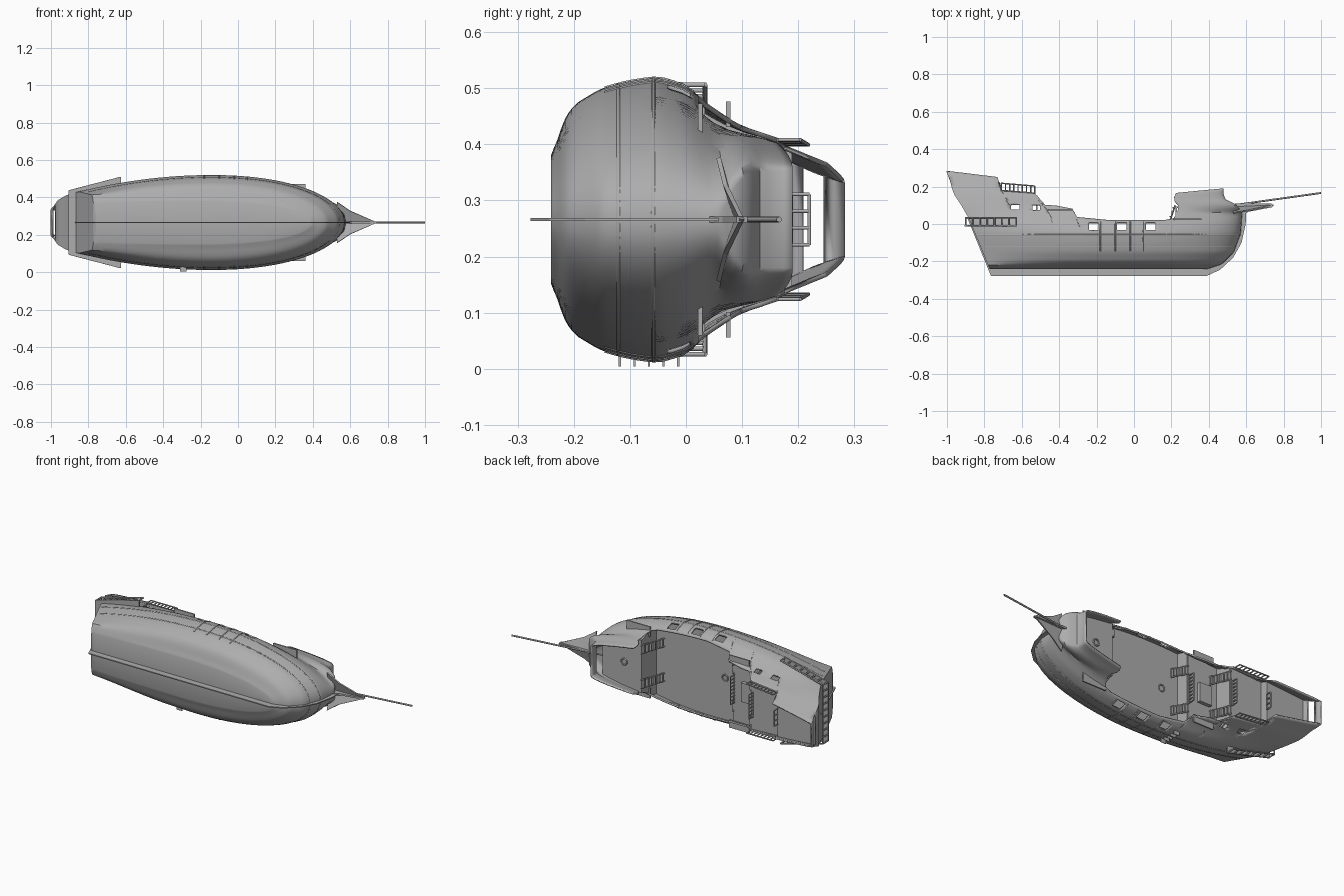
import bpy, bmesh, math
from mathutils import Vector

cube = bpy.data.objects.get("Cube")
if cube:
    bpy.data.objects.remove(cube)

ZC = 0.266  # centre plane: the ship lies on its side, bow +x, masts +y
mat = bpy.data.materials.new("plain_grey")
mat.use_nodes = True
mat.diffuse_color = (0.42, 0.42, 0.42, 1)
mat.node_tree.nodes["Principled BSDF"].inputs["Base Color"].default_value = (0.42, 0.42, 0.42, 1)


def lerp(table, v):
    if v <= table[0][0]:
        return table[0][1]
    for (a, p), (b, q) in zip(table, table[1:]):
        if v <= b:
            return p + (q - p) * (v - a) / (b - a)
    return table[-1][1]


# Hull lines, all by height: stern edge, stem edge, and half beam amidships, aft and forward
STERN = [(-.237, -.77), (.03, -.88), (.1, -.92), (.16, -.96), (.283, -1)]
STEM = [(-.237, .39), (-.21, .47), (-.15, .53), (-.05, .567), (.06, .575), (.1, .545), (.13, .485), (.16, .475)]
BEAM = [(-.237, .1), (-.22, .165), (-.2, .2), (-.15, .23), (-.1, .243), (-.05, .25), (0, .235),
        (.03, .208), (.07, .18), (.1, .165), (.16, .148), (.2, .13), (.283, .1)]
AFT = [(-.237, .1), (-.22, .145), (-.05, .162), (.03, .157), (.1, .14), (.16, .117), (.22, .09), (.283, .066)]
FORE = [(.06, 0), (.08, .05), (.11, .085)]
RIM = [(-1, .283), (-.73, .25), (-.705, .177), (-.53, .162), (-.5, .1), (-.42, .098), (-.33, .08),
       (-.325, .035), (-.15, .02), (.17, .02), (.21, .028), (.225, .165), (.475, .19)]


def half_u(u, y):
    w = sum(lerp(BEAM, y + d) for d in (-.01, 0, .01)) / 3
    t = abs(2 * u - 1)
    if u < .5:
        a = lerp(AFT, y)
        return a + (w - a) * (1 - t * t)
    e = lerp(FORE, y)
    return e + (w - e) * math.sqrt(max(0, 1 - t ** 2.1))


def u_of(x, y):
    s = lerp(STERN, y)
    return min(1, max(0, (x - s) / (lerp(STEM, y) - s)))


def half(x, y):
    return half_u(u_of(x, y), y)


def finish(name, bm, thick=0, smooth=False):
    bmesh.ops.recalc_face_normals(bm, faces=bm.faces[:])
    me = bpy.data.meshes.new(name)
    bm.to_mesh(me)
    bm.free()
    me.materials.append(mat)
    ob = bpy.data.objects.new(name, me)
    bpy.context.scene.collection.objects.link(ob)
    if thick:
        m = ob.modifiers.new("thickness", 'SOLIDIFY')
        m.thickness, m.offset = thick, 0
    if smooth:
        bpy.ops.object.select_all(action='DESELECT')
        ob.select_set(True)
        bpy.context.view_layer.objects.active = ob
        bpy.ops.object.shade_smooth_by_angle(angle=math.radians(35))
    return ob


def plate(name, polys, thick):
    bm = bmesh.new()
    for p in polys:
        bm.faces.new([bm.verts.new((x, y, ZC + b)) for x, y, b in p])
    bmesh.ops.remove_doubles(bm, verts=bm.verts[:], dist=1e-5)
    return finish(name, bm, thick)


def box(name, lo, hi):
    bm = bmesh.new()
    bmesh.ops.create_cube(bm, size=1)
    for v in bm.verts:
        v.co = [a + (b - a) * (c + .5) for a, b, c in zip(lo, hi, v.co)]
        v.co.z += ZC
    return finish(name, bm)


def tube(name, paths, r, res=1):
    cu = bpy.data.curves.new(name, 'CURVE')
    cu.dimensions = '3D'
    cu.bevel_depth, cu.bevel_resolution, cu.use_fill_caps = r, res, True
    for path in paths:
        sp = cu.splines.new('POLY')
        sp.points.add(len(path) - 1)
        for pt, (x, y, b) in zip(sp.points, path):
            pt.co = (x, y, ZC + b, 1)
    cu.materials.append(mat)
    ob = bpy.data.objects.new(name, cu)
    bpy.context.scene.collection.objects.link(ob)


def railing(name, a, b, n, h, r=.0035):
    a, b, up = Vector(a), Vector(b), Vector((0, h, 0))
    feet = [a.lerp(b, i / n) for i in range(n + 1)]
    tube(name, [[a + up, b + up], [a, b]] + [[p, p + up] for p in feet], r)


# Hull shell, lofted column by column from keel to rim
rim_u = []
for x, y in RIM:
    u = u_of(x, y)
    rim_u.append((max(u, rim_u[-1][0] + .004) if rim_u else u, y))
rim_u[-1] = (1, rim_u[-1][1])
cols = sorted({round(1 - (1 - i / 70) ** 1.4, 5) for i in range(71)} | {round(u, 5) for u, y in rim_u})
ROWS, BOT = 36, -.237
bm = bmesh.new()
ends = {}
for side in (1, -1):
    prev = None
    for u in cols:
        top = lerp(rim_u, u)
        line = [bm.verts.new((lerp(STERN, BOT) * (1 - u) + lerp(STEM, BOT) * u, BOT, ZC))]
        for j in range(ROWS + 1):
            y = BOT + (top - BOT) * (j / ROWS) ** 1.3
            x = lerp(STERN, y) * (1 - u) + lerp(STEM, y) * u
            line.append(bm.verts.new((x, y, ZC + side * half_u(u, y))))
        if prev:
            for j in range(ROWS + 1):
                bm.faces.new((prev[j], line[j], line[j + 1], prev[j + 1]))
        else:
            ends[side, 0] = line
        prev = line
    ends[side, 1] = prev
# Transom with an open window near its top, and the flat forecastle front
for e in (0, 1):
    p, q = ends[1, e], ends[-1, e]
    for j in range(1, ROWS + 1):
        mid = (p[j].co.y + p[j + 1].co.y) / 2
        wide = p[j + 1].co.z - q[j + 1].co.z > .001
        if wide and not (e == 0 and .215 < mid < .252):
            bm.faces.new((p[j], p[j + 1], q[j + 1], q[j]))
bmesh.ops.remove_doubles(bm, verts=bm.verts[:], dist=1e-4)
# Gunports and cabin windows cut through both sides
PORTS = [(-.215, -.014, .026, .02), (-.065, -.014, .026, .02), (.09, -.014, .026, .02),
         (-.635, .09, .023, .014), (-.523, .086, .02, .014)]
for px, py, w, h in PORTS:
    for axis, val in ((0, px - w), (0, px + w), (1, py - h), (1, py + h)):
        near = [f for f in bm.faces if abs(f.calc_center_median().x - px) < .09
                and abs(f.calc_center_median().y - py) < .07]
        geom = near + list({e for f in near for e in f.edges}) + list({v for f in near for v in f.verts})
        co, no = Vector((0, 0, 0)), Vector((0, 0, 0))
        co[axis], no[axis] = val, 1
        bmesh.ops.bisect_plane(bm, geom=geom, dist=1e-6, plane_co=co, plane_no=no)
    hole = [f for f in bm.faces if abs(f.calc_center_median().x - px) < w
            and abs(f.calc_center_median().y - py) < h]
    bmesh.ops.delete(bm, geom=hole, context='FACES')
finish("hull", bm, .008, True)

# Decks and the bulkheads between them
DECKS = [("main_deck", -.34, .225, -.05), ("quarter_deck", -.53, -.33, .03), ("half_deck", -.73, -.52, .14),
         ("poop_deck", -.96, -.72, .185), ("forecastle_deck", .22, .47, .09)]
for name, x0, x1, y in DECKS:
    xs = [x0 + (x1 - x0) * i / 12 for i in range(13)]
    plate(name, [[(a, y, half(a, y)), (b, y, half(b, y)), (b, y, -half(b, y)), (a, y, -half(a, y))]
                 for a, b in zip(xs, xs[1:])], .008)
for name, x, lo, hi in [("quarter_bulkhead", -.33, -.05, .03), ("half_bulkhead", -.52, .03, .14),
                        ("poop_bulkhead", -.725, .14, .185), ("forecastle_bulkhead", .225, -.05, .09)]:
    ys = [lo + (hi - lo) * i / 6 for i in range(7)]
    plate(name, [[(x, a, half(x, a)), (x, b, half(x, b)), (x, b, -half(x, b)), (x, a, -half(x, a))]
                 for a, b in zip(ys, ys[1:])], .008)

# Keel, stem and sternpost fin
OUT = [(-.765, -.277), (.39, -.277), (.46, -.245), (.53, -.18), (.575, -.1), (.597, 0), (.6, .065),
       (.56, .07), (.53, -.05), (.45, -.18), (.36, -.22), (-.74, -.22), (-.85, .03), (-.89, .03)]
plate("keel", [[(x, y, 0) for x, y in OUT]], .006)

# Beakhead and bowsprit
NOSE, BACK = (.745, .1, 0), (.53, .09, 0)
plate("beakhead", [[(.53, .058, s * .11), (.6, .07, s * .062), NOSE, BACK] for s in (1, -1)], .008)
plate("beak_knee", [[(.56, .03, 0), (.61, .065, 0), (.74, .09, 0), (.735, .11, 0), (.54, .11, 0)]], .01)
tube("bowsprit", [[(.47, .092, 0), (1, .166, 0)]], .005, 2)

for s, tag in ((1, "upper"), (-1, "lower")):
    # Wales and vertical fenders following the hull
    for k, (y, x0) in enumerate([(-.12, -.8), (-.058, -.83)]):
        x1 = lerp(STEM, y)
        pts = [x0 + (x1 - x0) * (1 - (1 - i / 50) ** 2) for i in range(51)]
        tube(f"{tag}_wale_{k}", [[(x, y, s * (half(x, y) + .001)) for x in pts]], .005)
    ribs = [[(x, -.145 + .0175 * i, s * (half(x, -.145 + .0175 * i) + .003)) for i in range(10)]
            for x in (-.18, -.1, -.02, .05)]
    tube(f"{tag}_fenders", ribs, .004)
    # Rigging channels
    for name, x0, x1, y, b0, b1 in [("fore", .21, .36, .025, .15, .207), ("aft", -.46, -.33, .075, .165, .21)]:
        lo, hi = sorted((s * b0, s * b1))
        box(f"{tag}_{name}_channel", (x0, y - .004, lo), (x1, y + .004, hi))
    # Side rails of the half deck and gallery
    railing(f"{tag}_deck_rail", (-.71, .18, s * .133), (-.53, .165, s * .142), 8, .038)
    railing(f"{tag}_gallery_rail", (-.9, -.01, s * .17), (-.63, -.01, s * .24), 7, .044, .0045)
    # Stairs between the decks
    for name, x, y0, y1, b, d in [("fore", .22, -.05, .09, .1, -1), ("quarter", -.33, -.05, .03, .11, 1),
                                  ("half", -.52, .03, .14, .1, 1)]:
        n = 6
        for i in range(n):
            y, e = y0 + (y1 - y0) * (i + 1) / n, x + d * .045 * (1 - i / n)
            box(f"{tag}_{name}_step_{i}", (e - .007, y - .006, s * b - .022), (e + .007, y, s * b + .022))
        tube(f"{tag}_{name}_stringers", [[(x + d * .05, y0, s * b + o), (x, y1 + .01, s * b + o)]
                                         for o in (-.023, .023)], .004)

# Stern gallery floor and rail
GAL = [(-.905, .172), (-.625, .245), (-.625, .19), (-.86, .14)]
plate("gallery_floor", [[(x, -.01, s * b) for x, b in GAL] for s in (1, -1)]
      + [[(-.905, -.01, .172), (-.86, -.01, .14), (-.86, -.01, -.14), (-.905, -.01, -.172)]], .008)
railing("stern_gallery_rail", (-.9, -.01, -.17), (-.9, -.01, .17), 9, .044, .0045)

# Rails across the deck breaks and the hatch
railing("poop_rail", (-.72, .188, -.045), (-.72, .188, .045), 3, .032)
railing("quarter_rail", (-.335, .032, -.08), (-.335, .032, .08), 8, .04)
railing("half_rail", (-.53, .144, -.07), (-.53, .144, .07), 7, .036)
box("hatch", (-.47, .03, -.055), (-.39, .055, .055))

# Mast collars
for name, x, y in (("fore_mast_collar", .33, .095), ("main_mast_collar", -.22, -.045)):
    ring = [(x + .018 * math.cos(i * math.pi / 8), y, .018 * math.sin(i * math.pi / 8)) for i in range(17)]
    tube(name, [ring], .004)

# Boarding steps on one side only
for i in range(5):
    y = -.118 + .026 * i
    box(f"boarding_step_{i}", (-.31, y - .002, -.262), (-.275, y + .002, -half(-.29, y) + .005))
